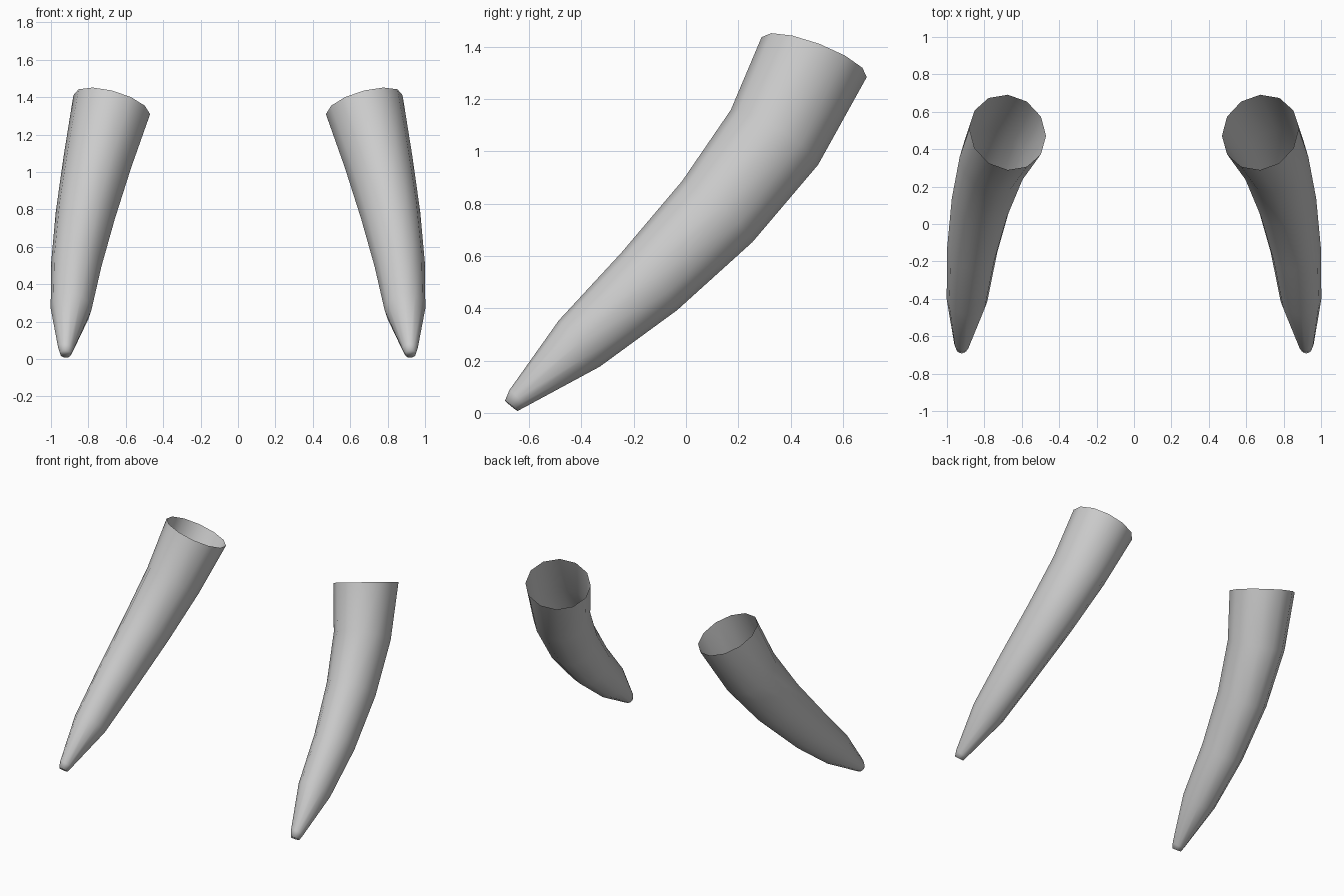
import bpy, bmesh, math
from mathutils import Vector

if "Cube" in bpy.data.objects:
    bpy.data.objects.remove(bpy.data.objects["Cube"])

SIDES = 12

ivory = bpy.data.materials.new("pale_grey")
ivory.diffuse_color = (0.6, 0.6, 0.6, 1)
ivory.use_nodes = True
ivory.node_tree.nodes["Principled BSDF"].inputs["Base Color"].default_value = ivory.diffuse_color

# Rings from open root to tip: centre x, y, z, sideways radius, upright radius
RINGS = [
    (0.675, 0.49, 1.36, 0.212, 0.215),
    (0.752, 0.338, 1.053, 0.184, 0.197),
    (0.816, 0.12, 0.77, 0.160, 0.178),
    (0.865, -0.14, 0.503, 0.135, 0.153),
    (0.893, -0.408, 0.265, 0.109, 0.118),
    (0.920, -0.645, 0.055, 0.041, 0.044),
    (0.922, -0.668, 0.027, 0.029, 0.031),
]
ROOT_NORMAL = Vector((0.27, -0.36, -0.95)).normalized()


def make_tusk(name, side):
    """Tapered curved tube, open at the root and capped at the tip."""
    bm = bmesh.new()
    centres = [Vector(r[:3]) for r in RINGS]
    loops = []
    for i, (x, y, z, ru, rv) in enumerate(RINGS):
        ahead = centres[min(i + 1, len(RINGS) - 1)]
        behind = centres[max(i - 1, 0)]
        t = ROOT_NORMAL if i == 0 else (ahead - behind).normalized()
        u = (Vector((1, 0, 0)) - t * t.x).normalized()
        v = t.cross(u)
        loop = []
        for k in range(SIDES):
            a = 2 * math.pi * k / SIDES
            p = centres[i] + u * ru * math.cos(a) + v * rv * math.sin(a)
            loop.append(bm.verts.new((p.x * side, p.y, p.z)))
        loops.append(loop)
    for a, b in zip(loops, loops[1:]):
        for k in range(SIDES):
            n = (k + 1) % SIDES
            bm.faces.new((a[k], a[n], b[n], b[k]))
    bm.faces.new(loops[-1])
    bmesh.ops.recalc_face_normals(bm, faces=bm.faces)
    # An open tube: make sure the tip cap looks outward
    bm.faces.ensure_lookup_table()
    if bm.faces[-1].normal.y > 0:
        bmesh.ops.reverse_faces(bm, faces=bm.faces)
    for f in bm.faces:
        f.smooth = True
    mesh = bpy.data.meshes.new(name)
    bm.to_mesh(mesh)
    bm.free()
    mesh.materials.append(ivory)
    bpy.context.collection.objects.link(bpy.data.objects.new(name, mesh))


make_tusk("right_tusk", 1)
make_tusk("left_tusk", -1)
